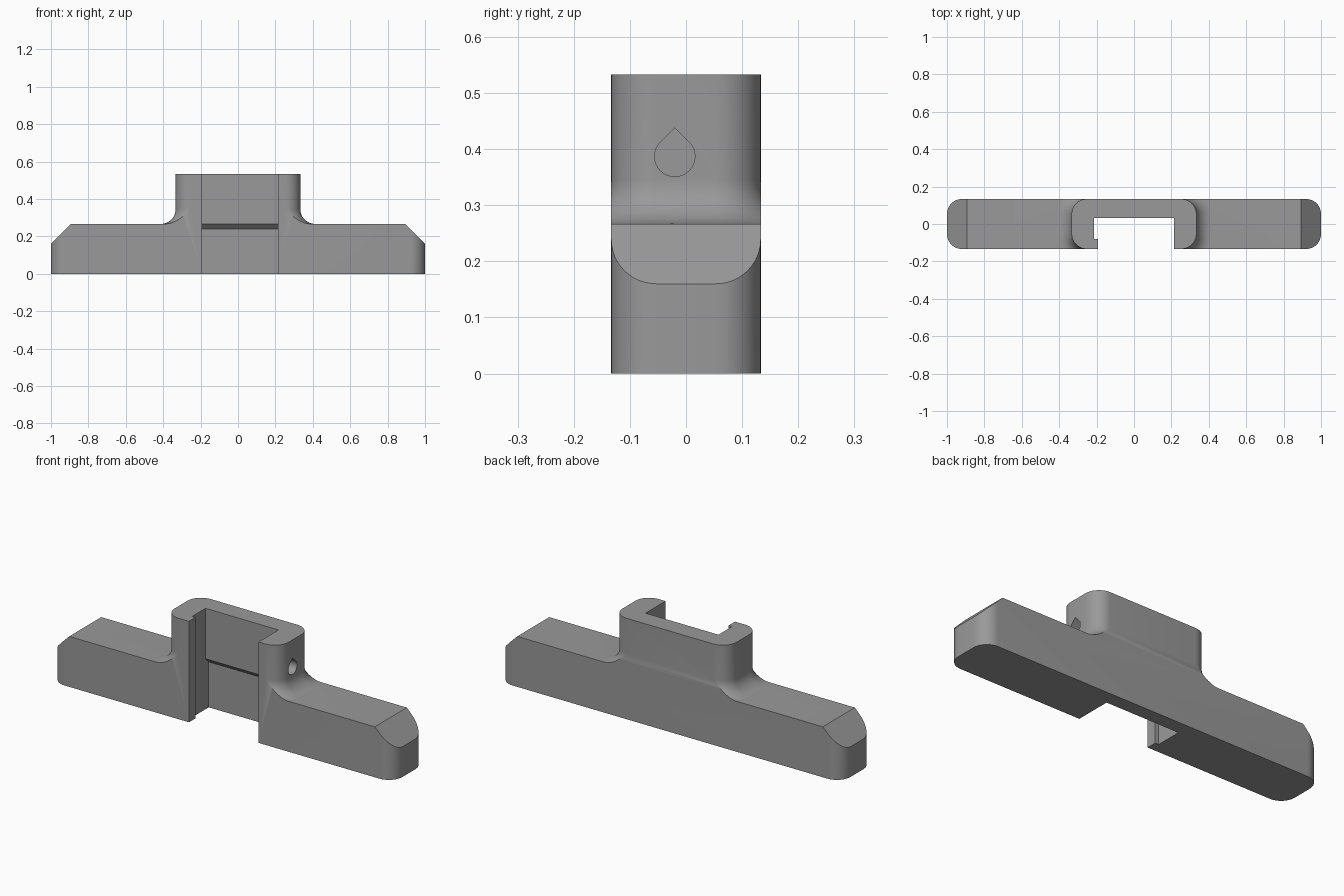
import bpy, bmesh, math

if "Cube" in bpy.data.objects:
    bpy.data.objects.remove(bpy.data.objects["Cube"])

HALF_Y, RAD = 0.1333, 0.08      # half depth, plan corner radius
BAR_TOP, TOP = 0.2667, 0.5333
TOWER_X, SLOT_X = 0.3333, 0.2133

grey = bpy.data.materials.new("mid grey")
grey.diffuse_color = (0.32, 0.32, 0.32, 1)
grey.use_nodes = True
grey.node_tree.nodes["Principled BSDF"].inputs["Base Color"].default_value = grey.diffuse_color


def loft(name, rings):
    """Closed solid from matching rings of 3D points."""
    bm = bmesh.new()
    vs = [[bm.verts.new(p) for p in r] for r in rings]
    for a, b in zip(vs, vs[1:]):
        for i in range(len(a)):
            j = (i + 1) % len(a)
            bm.faces.new((a[i], a[j], b[j], b[i]))
    bm.faces.new(vs[0][::-1])
    bm.faces.new(vs[-1])
    bmesh.ops.recalc_face_normals(bm, faces=bm.faces[:])
    me = bpy.data.meshes.new(name)
    bm.to_mesh(me)
    bm.free()
    me.materials.append(grey)
    ob = bpy.data.objects.new(name, me)
    bpy.context.collection.objects.link(ob)
    return ob


def rounded(hx, hy, r, z, n=12):
    """Rounded rectangle ring at height z."""
    pts = []
    for k, (sx, sy) in enumerate(((1, 1), (-1, 1), (-1, -1), (1, -1))):
        for i in range(n + 1):
            a = math.pi / 2 * (k + i / n)
            pts.append((sx * (hx - r) + r * math.cos(a),
                        sy * (hy - r) + r * math.sin(a), z))
    return pts


def boolean(ob, tool, op):
    """Apply a boolean and discard the tool."""
    m = ob.modifiers.new(op, 'BOOLEAN')
    m.object, m.operation, m.solver = tool, op, 'EXACT'
    dg = bpy.context.evaluated_depsgraph_get()
    me = bpy.data.meshes.new_from_object(ob.evaluated_get(dg))
    ob.modifiers.clear()
    ob.data = me
    bpy.data.objects.remove(tool)


# Long bar: side profile with chamfered ends, rounded in plan
bar = loft("clip_body", [rounded(1, HALF_Y, RAD, z) for z in (0, 0.5)])
side = [(-1.1, -0.1), (1.1, -0.1), (1.1, 0.06), (0.8933, BAR_TOP),
        (-0.8933, BAR_TOP), (-1.1, 0.06)]
boolean(bar, loft("bar_profile", [[(x, y, z) for x, z in side] for y in (-0.3, 0.3)]),
        'INTERSECT')

# Tower with a fillet flaring out onto the bar, trimmed flush front and back
rings = [rounded(TOWER_X + RAD, HALF_Y + RAD, 2 * RAD, 0.1)]
for i in range(13):
    a = math.pi / 2 * i / 12
    d = RAD * (1 - math.sin(a))
    rings.append(rounded(TOWER_X + d, HALF_Y + d, RAD + d,
                         BAR_TOP + RAD * (1 - math.cos(a))))
rings.append(rounded(TOWER_X, HALF_Y, RAD, TOP))
tower = loft("tower", rings)
box = [(-1, -HALF_Y), (1, -HALF_Y), (1, HALF_Y), (-1, HALF_Y)]
boolean(tower, loft("trim", [[(x, y, z) for x, y in box] for z in (0, 1)]), 'INTERSECT')
boolean(bar, tower, 'UNION')

# Vertical slot with a retaining lip on the left
slot = [(SLOT_X, -0.3), (SLOT_X, 0.0333), (-SLOT_X, 0.0333), (-SLOT_X, -0.08),
        (-0.1933, -0.08), (-0.1933, -0.3)]
boolean(bar, loft("slot", [[(x, y, z) for x, y in slot] for z in (-0.2, 0.8)]),
        'DIFFERENCE')

# Deeper lower back wall ending in a sloped step
step = [(-0.04, -0.2), (0.06, -0.2), (0.06, 0.24), (0.0333, BAR_TOP), (-0.04, BAR_TOP)]
boolean(bar, loft("step", [[(x, y, z) for y, z in step] for x in (-SLOT_X, SLOT_X)]),
        'DIFFERENCE')

# Teardrop hole through the right wall
r, cy, cz = 0.036, -0.02, 0.387
drop = [(cy, cz + r * math.sqrt(2))]
for i in range(25):
    a = math.radians(135 + 270 * i / 24)
    drop.append((cy + r * math.cos(a), cz + r * math.sin(a)))
boolean(bar, loft("hole", [[(x, y, z) for y, z in drop] for x in (0.1, 0.6)]),
        'DIFFERENCE')

# Merge flat regions and smooth the curved ones
bm = bmesh.new()
bm.from_mesh(bar.data)
bmesh.ops.remove_doubles(bm, verts=bm.verts[:], dist=1e-5)
bmesh.ops.dissolve_limit(bm, angle_limit=0.005, verts=bm.verts[:], edges=bm.edges[:])
bm.to_mesh(bar.data)
bm.free()
bpy.ops.object.select_all(action='DESELECT')
bar.select_set(True)
bpy.context.view_layer.objects.active = bar
bpy.ops.object.shade_smooth_by_angle(angle=math.radians(30))
